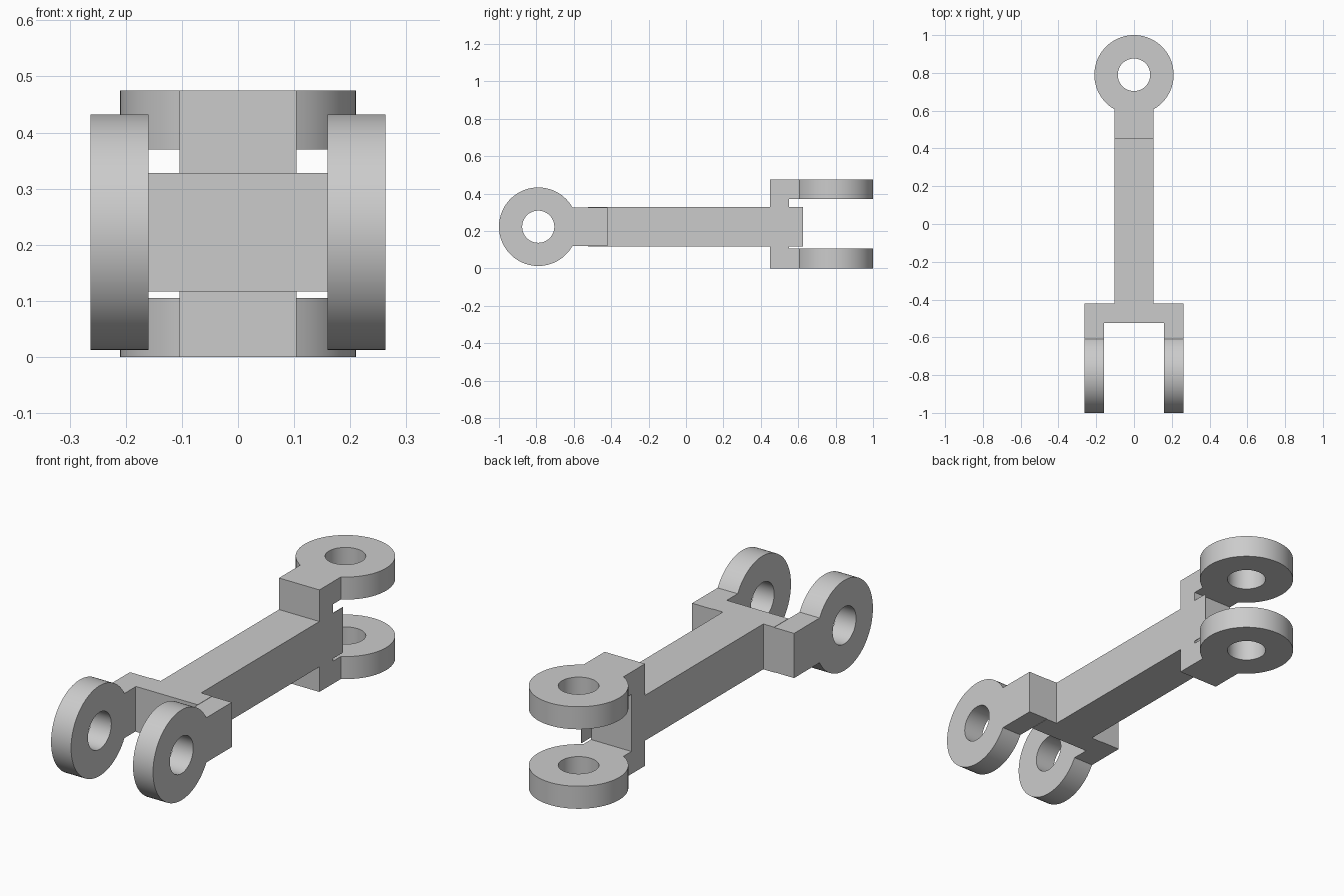
import bpy, bmesh, math
from mathutils import Matrix, Vector

cube = bpy.data.objects.get("Cube")
if cube:
    bpy.data.objects.remove(cube, do_unlink=True)

steel = bpy.data.materials.new("grey steel")
steel.use_nodes = True
GREY = (0.6, 0.6, 0.6, 1)
steel.diffuse_color = GREY
steel.node_tree.nodes["Principled BSDF"].inputs["Base Color"].default_value = GREY

HALF = 0.104        # half width of the bar
EYE_Y = 0.79        # distance of the eye centres from the middle
EYE_R, HOLE_R = 0.21, 0.086
MID_Z = 0.2225


def add_object(name, mesh):
    mesh.materials.clear()
    mesh.materials.append(steel)
    obj = bpy.data.objects.new(name, mesh)
    bpy.context.collection.objects.link(obj)
    return obj


def box(name, low, high):
    low, high = Vector(low), Vector(high)
    bm = bmesh.new()
    bmesh.ops.create_cube(bm, size=1)
    for v in bm.verts:
        v.co = (low + high) / 2 + v.co * (high - low)
    mesh = bpy.data.meshes.new(name)
    bm.to_mesh(mesh)
    bm.free()
    return add_object(name, mesh)


def arc(radius, start, end, steps):
    angles = [start + (end - start) * i / steps for i in range(steps + 1)]
    return [(radius * math.cos(a), radius * math.sin(a)) for a in angles]


def eye_plate(name, tang, thickness, matrix):
    """Round eye with a hole and a square tang, extruded from one profile."""
    curve = bpy.data.curves.new(name + " profile", "CURVE")
    curve.dimensions = "2D"
    curve.fill_mode = "BOTH"
    curve.extrude = thickness / 2
    neck = math.pi - math.asin(HALF / EYE_R)
    outline = [(-tang, -HALF)] + arc(EYE_R, -neck, neck, 64) + [(-tang, HALF)]
    hole = arc(HOLE_R, 0, 2 * math.pi, 48)[:-1]
    for points in (outline, hole):
        spline = curve.splines.new("POLY")
        spline.points.add(len(points) - 1)
        for p, (u, v) in zip(spline.points, points):
            p.co = (u, v, 0, 1)
        spline.use_cyclic_u = True
    helper = bpy.data.objects.new(name + " helper", curve)
    bpy.context.collection.objects.link(helper)
    mesh = bpy.data.meshes.new_from_object(
        helper.evaluated_get(bpy.context.evaluated_depsgraph_get()))
    bpy.data.objects.remove(helper, do_unlink=True)

    bm = bmesh.new()
    bm.from_mesh(mesh)
    bmesh.ops.remove_doubles(bm, verts=bm.verts, dist=1e-4)
    bmesh.ops.transform(bm, matrix=matrix, verts=bm.verts)
    bmesh.ops.recalc_face_normals(bm, faces=bm.faces)
    bm.to_mesh(mesh)
    bm.free()
    mesh.name = name
    obj = add_object(name, mesh)
    bpy.ops.object.select_all(action="DESELECT")
    obj.select_set(True)
    bpy.context.view_layer.objects.active = obj
    bpy.ops.object.shade_smooth_by_angle(angle=math.radians(30))
    return obj


# Long connecting bar
box("connecting_bar", (-HALF, -0.42, 0.117), (HALF, 0.45, 0.328))

# Front fork: crossbar and two upright eyes
box("front_crossbar", (-0.16, -0.525, 0.117), (0.16, -0.42, 0.328))
upright = Matrix(((0, 0, 1), (-1, 0, 0), (0, -1, 0))).to_4x4()
for side, name in ((-1, "right_front_eye"), (1, "left_front_eye")):
    place = Matrix.Translation((side * 0.211, -EYE_Y, MID_Z))
    eye_plate(name, EYE_Y - 0.42, 0.103, place @ upright)

# Rear fork: post and two flat eyes
box("rear_post", (-HALF, 0.45, 0.105), (HALF, 0.55, 0.37))
flat = Matrix.Rotation(math.pi / 2, 4, "Z")
for z, name in ((0.0525, "lower_rear_eye"), (0.4225, "upper_rear_eye")):
    place = Matrix.Translation((0, EYE_Y, z))
    eye_plate(name, EYE_Y - 0.45, 0.105, place @ flat)

# Thin side tab that carries the bar's left face past the post
box("rear_side_tab", (HALF - 0.003, 0.55, 0.117), (HALF, 0.625, 0.328))
